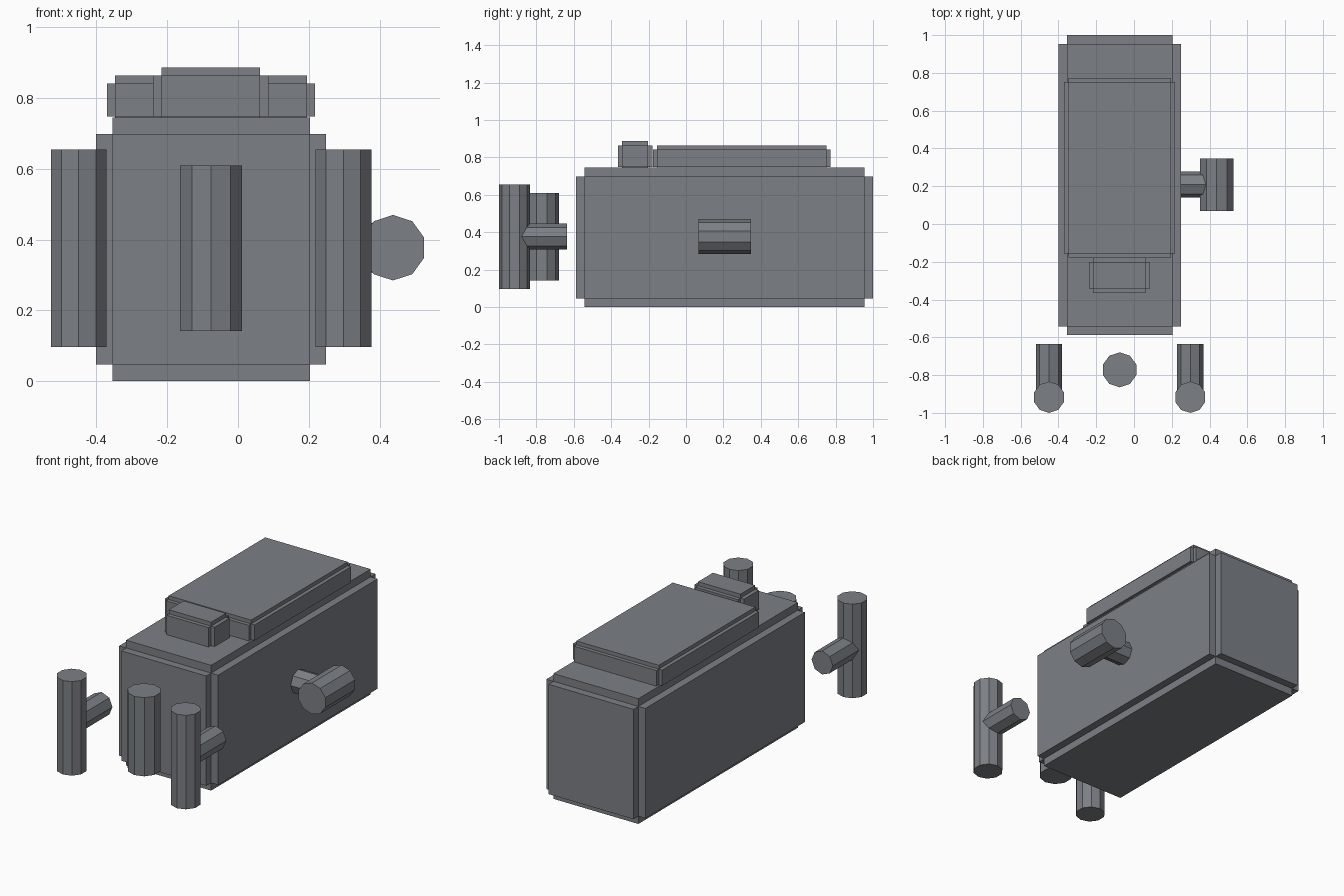
import bpy, bmesh, math
from mathutils import Matrix, Vector

if "Cube" in bpy.data.objects:
    bpy.data.objects.remove(bpy.data.objects["Cube"])

# Single flat colour
COLOR = (0.2, 0.215, 0.235, 1.0)
grey = bpy.data.materials.new("slate_grey")
grey.use_nodes = True
grey.diffuse_color = COLOR
grey.node_tree.nodes["Principled BSDF"].inputs["Base Color"].default_value = COLOR


def finish(bm, name):
    bmesh.ops.recalc_face_normals(bm, faces=bm.faces)
    mesh = bpy.data.meshes.new(name)
    bm.to_mesh(mesh)
    bm.free()
    mesh.materials.append(grey)
    obj = bpy.data.objects.new(name, mesh)
    bpy.context.collection.objects.link(obj)
    return obj


def stepped_box(name, low, high, step):
    """Box whose six faces are pushed out, leaving notched edges."""
    low, high = Vector(low), Vector(high)
    bm = bmesh.new()
    size = Matrix.Diagonal((high - low).to_4d())
    bmesh.ops.create_cube(bm, size=1, matrix=Matrix.Translation((low + high) / 2) @ size)
    bm.normal_update()
    panels = bmesh.ops.extrude_discrete_faces(bm, faces=bm.faces[:])["faces"]
    for face in panels:
        push = face.normal * step
        for vert in face.verts:
            vert.co += push
    return finish(bm, name)


def rod(name, start, end, radius, sides):
    """Faceted cylinder along one axis between two points."""
    start, end = Vector(start), Vector(end)
    axis = end - start
    turn = Matrix.Identity(4)
    if abs(axis.y) > 0:
        turn = Matrix.Rotation(math.pi / 2, 4, 'X')
    elif abs(axis.x) > 0:
        turn = Matrix.Rotation(math.pi / 2, 4, 'Y')
    bm = bmesh.new()
    bmesh.ops.create_cone(bm, cap_ends=True, segments=sides, radius1=radius,
                          radius2=radius, depth=axis.length,
                          matrix=Matrix.Translation((start + end) / 2) @ turn)
    return finish(bm, name)


# Main case with raised lid and small cap
stepped_box("body", (-0.355, -0.542, 0.047), (0.203, 0.954, 0.699), 0.046)
stepped_box("lid", (-0.347, -0.155, 0.748), (0.195, 0.751, 0.841), 0.0225)
stepped_box("cap", (-0.216, -0.341, 0.748), (0.062, -0.202, 0.863), 0.0235)

# Pair of front handles, each with a stub pointing back at the case
MID_X, MID_Z = -0.076, 0.377
for side, label in ((-1, "right"), (1, "left")):
    x = MID_X + side * 0.374
    rod(label + "_handle", (x, -0.917, 0.097), (x, -0.917, 0.655), 0.083, 10)
    rod(label + "_handle_stub", (x, -0.917, MID_Z), (x, -0.635, MID_Z), 0.07, 8)

# Upright bar in front of the case
rod("front_bar", (MID_X, -0.772, 0.142), (MID_X, -0.772, 0.609), 0.0925, 10)

# Roller on the left side and the stub that joins it to the case
rod("side_roller", (0.438, 0.068, MID_Z), (0.438, 0.348, MID_Z), 0.0925, 10)
rod("side_roller_stub", (0.24, 0.209, MID_Z), (0.438, 0.209, MID_Z), 0.07, 8)
